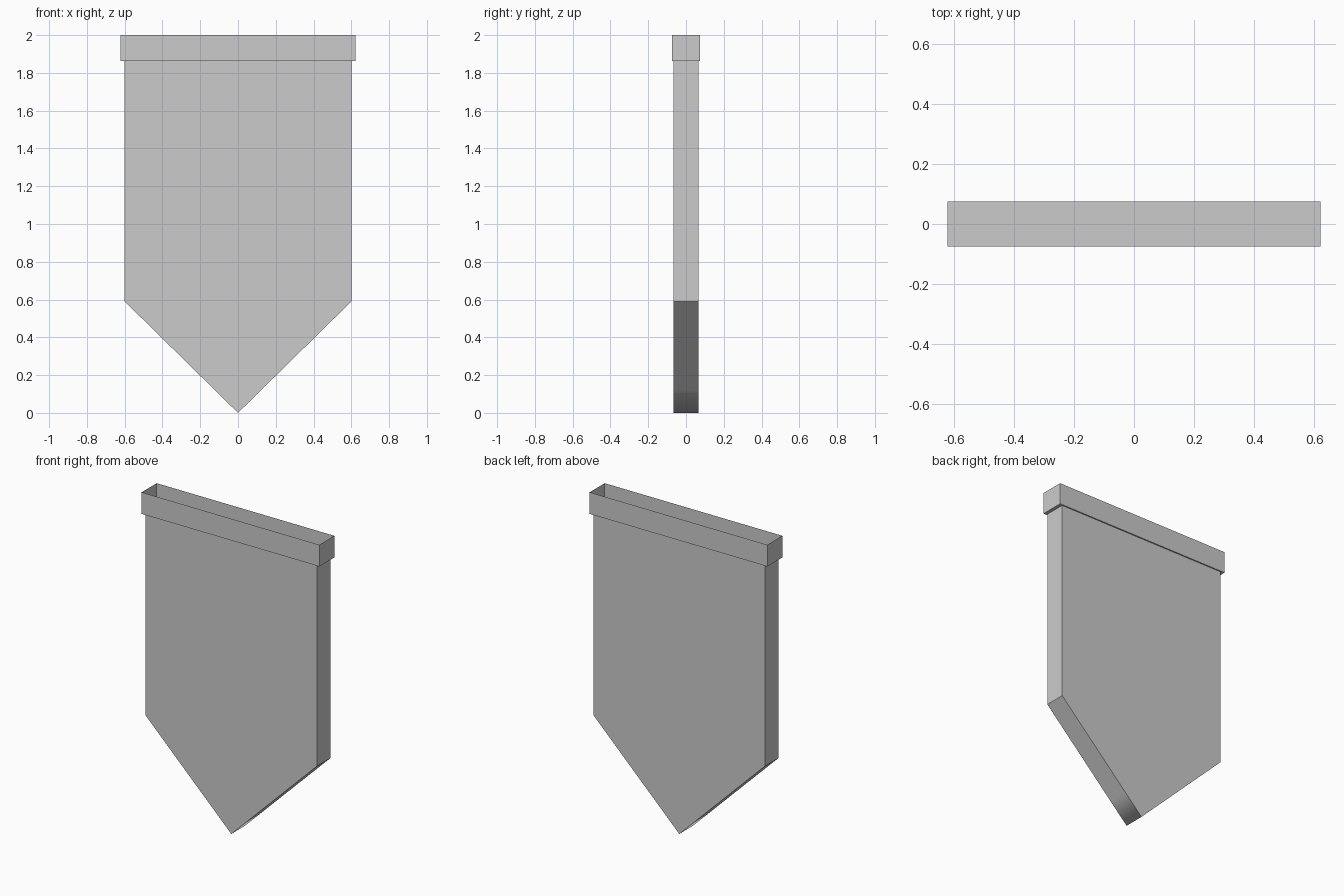
import bpy, bmesh
from mathutils import Vector

old = bpy.data.objects.get("Cube")
if old:
    bpy.data.objects.remove(old)

HALF_W, HALF_D = 0.60, 0.067      # body half width and depth
RIM_W, RIM_D = 0.622, 0.075       # rim half width and depth
SHOULDER, RIM_Z, TOP = 0.59, 1.863, 2.0
BLEND = 0.2                       # part of each slope that shades softly into the tip

grey = bpy.data.materials.new("light grey")
grey.use_nodes = True
grey.diffuse_color = (0.6, 0.6, 0.6, 1)
grey.node_tree.nodes["Principled BSDF"].inputs["Base Color"].default_value = (0.6, 0.6, 0.6, 1)


def finish(bm, name):
    mesh = bpy.data.meshes.new(name)
    bm.to_mesh(mesh)
    bm.free()
    mesh.materials.append(grey)
    obj = bpy.data.objects.new(name, mesh)
    bpy.context.collection.objects.link(obj)
    return obj


# Pointed body: a pennant profile extruded from front to back
right = [(HALF_W, RIM_Z), (HALF_W, SHOULDER), (HALF_W * BLEND, SHOULDER * BLEND)]
profile = right + [(0, 0)] + [(-x, z) for x, z in reversed(right)]
bm = bmesh.new()
front = bm.faces.new([bm.verts.new((x, -HALF_D, z)) for x, z in profile])
ext = bmesh.ops.extrude_face_region(bm, geom=[front], use_keep_orig=True)
new_verts = [g for g in ext["geom"] if isinstance(g, bmesh.types.BMVert)]
bmesh.ops.translate(bm, vec=Vector((0, 2 * HALF_D, 0)), verts=new_verts)
bmesh.ops.recalc_face_normals(bm, faces=bm.faces)
# The rim floor closes the top
bmesh.ops.delete(bm, geom=[f for f in bm.faces if f.normal.z > 0.9], context='FACES_ONLY')
# Only the edges across the slopes and the tip stay soft
for f in bm.faces:
    f.smooth = True
for e in bm.edges:
    across = abs(e.verts[0].co.y - e.verts[1].co.y) > HALF_D
    e.smooth = across and e.verts[0].co.z < SHOULDER - 0.1
finish(bm, "pointed_body")

# Rim: a thin-walled tray, open at the top
bm = bmesh.new()
bmesh.ops.create_cube(bm, size=2)
for v in bm.verts:
    v.co = (v.co.x * RIM_W, v.co.y * RIM_D, TOP if v.co.z > 0 else RIM_Z)
bm.normal_update()
bmesh.ops.delete(bm, geom=[f for f in bm.faces if f.normal.z > 0.9], context='FACES_ONLY')
finish(bm, "open_rim")
